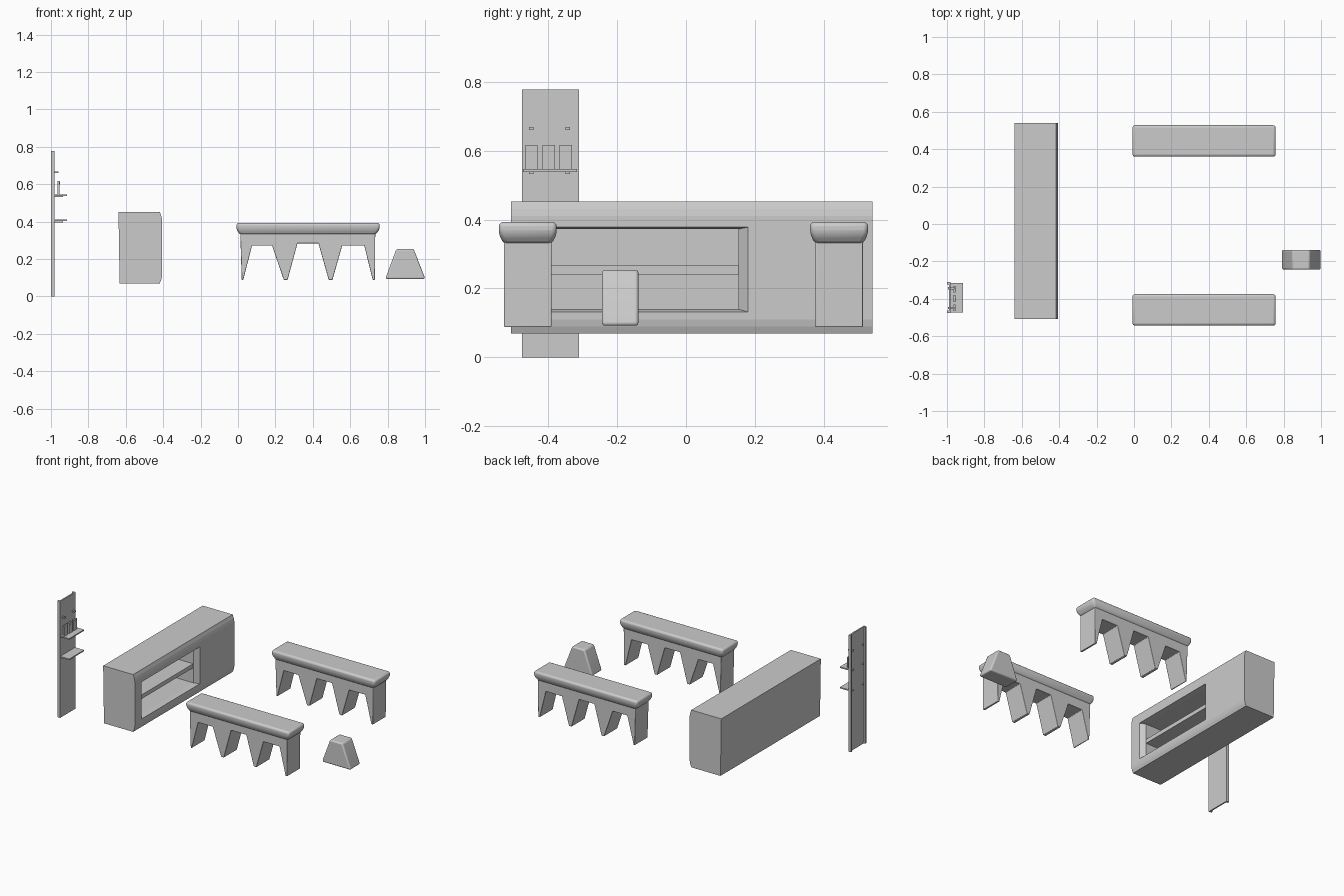
import bpy, bmesh, math
from mathutils import Matrix

if "Cube" in bpy.data.objects:
    bpy.data.objects.remove(bpy.data.objects["Cube"])


def finish(name, bm, bevel=0.0, segments=3):
    bmesh.ops.recalc_face_normals(bm, faces=bm.faces)
    me = bpy.data.meshes.new(name)
    bm.to_mesh(me)
    bm.free()
    ob = bpy.data.objects.new(name, me)
    bpy.context.collection.objects.link(ob)
    if bevel:
        mod = ob.modifiers.new("round", 'BEVEL')
        mod.width, mod.segments = bevel, segments
        mod.limit_method = 'ANGLE'
        mod.angle_limit = math.radians(20)
        bpy.ops.object.select_all(action='DESELECT')
        ob.select_set(True)
        bpy.context.view_layer.objects.active = ob
        bpy.ops.object.shade_smooth_by_angle(angle=math.radians(35))
    return ob


def loft(name, rings, bevel=0.0):
    """Skin a chain of equal-length point rings and cap both ends."""
    bm = bmesh.new()
    rows = [[bm.verts.new(p) for p in r] for r in rings]
    n = len(rows[0])
    for a, b in zip(rows, rows[1:]):
        for i in range(n):
            j = (i + 1) % n
            bm.faces.new((a[i], a[j], b[j], b[i]))
    bm.faces.new(rows[0])
    bm.faces.new(rows[-1])
    return finish(name, bm, bevel)


def rect_z(x0, x1, y0, y1, z):
    return [(x0, y0, z), (x1, y0, z), (x1, y1, z), (x0, y1, z)]


def rect_x(x, y0, y1, z0, z1):
    return [(x, y0, z0), (x, y1, z0), (x, y1, z1), (x, y0, z1)]


def box(name, x0, x1, y0, y1, z0, z1, bevel=0.0):
    return loft(name, [rect_z(x0, x1, y0, y1, z0), rect_z(x0, x1, y0, y1, z1)], bevel)


def rod(name, x0, x1, y, z, r):
    bm = bmesh.new()
    m = Matrix.Translation(((x0 + x1) / 2, y, z)) @ Matrix.Rotation(math.pi / 2, 4, 'Y')
    bmesh.ops.create_cone(bm, cap_ends=True, segments=12, radius1=r, radius2=r,
                          depth=x1 - x0, matrix=m)
    return finish(name, bm)


# Counter: outer shell, softened front face, splayed opening, hollow inside
Y0, Y1 = -0.508, 0.541
back = rect_x(-0.633, Y0, Y1, 0.07, 0.452)
back[2] = (-0.639, Y1, 0.452)
back[3] = (-0.639, Y0, 0.452)
loft("counter_body", [
    back,
    rect_x(-0.418, Y0, Y1, 0.07, 0.452),
    rect_x(-0.410, Y0, Y1, 0.09, 0.43),
    rect_x(-0.406, Y0, Y1, 0.11, 0.41),
    rect_x(-0.406, -0.435, 0.18, 0.132, 0.378),
    rect_x(-0.436, -0.41, 0.152, 0.14, 0.372),
    rect_x(-0.62, -0.41, 0.152, 0.14, 0.372)])
box("counter_shelf", -0.625, -0.437, -0.412, 0.154, 0.24, 0.267)

# Benches: arcaded leg slab plus an overhanging rounded seat
LEGS = [(0.012, 0.34), (0.02, 0.088), (0.028, 0.088), (0.075, 0.272), (0.182, 0.272),
        (0.245, 0.088), (0.265, 0.088), (0.318, 0.284), (0.43, 0.284),
        (0.485, 0.088), (0.505, 0.088), (0.557, 0.272), (0.675, 0.272),
        (0.72, 0.088), (0.732, 0.088), (0.734, 0.34)]
for label, yc in (("front", -0.459), ("rear", 0.444)):
    loft(label + "_bench_legs",
         [[(x, yc + s * 0.069, z) for x, z in LEGS] for s in (-1, 1)], 0.003)
    seat = [(0.012, 0.734, 0.069, 0.328), (-0.008, 0.757, 0.084, 0.357),
            (-0.008, 0.757, 0.084, 0.393)]
    loft(label + "_bench_seat",
         [rect_z(x0, x1, yc - h, yc + h, z) for x0, x1, h, z in seat], 0.013)

# Small tapered stool
loft("stool", [rect_z(0.79, 0.999, -0.244, -0.138, 0.092),
               rect_z(0.792, 0.997, -0.244, -0.138, 0.105),
               rect_z(0.847, 0.939, -0.244, -0.138, 0.254)], 0.009)

# Wall panel: channel section open to the back
P0, P1, W = -0.475, -0.311, 0.012
SECTION = [(-0.98, P0), (-0.98, P1), (-1.0, P1), (-1.0, P1 - W),
           (-0.989, P1 - W), (-0.989, P0 + W), (-1.0, P0 + W), (-1.0, P0)]
loft("wall_panel", [[(x, y, z) for x, y in SECTION] for z in (0, 0.777)])

# Panel shelves with their support pegs, and the upper hooks
for label, z in (("upper", 0.541), ("lower", 0.405)):
    box(label + "_panel_shelf", -0.981, -0.914, -0.473, -0.316, z - 0.003, z + 0.005)
    for i, y in enumerate((-0.449, -0.343)):
        box(f"{label}_shelf_peg_{i}", -0.995, -0.935, y - 0.006, y + 0.006, z - 0.009, z - 0.002)
for i, y in enumerate((-0.449, -0.343)):
    box(f"panel_hook_{i}", -0.995, -0.96, y - 0.006, y + 0.006, 0.66, 0.668)

# Three upright cards on the upper shelf, two with a round tab
for i, y in enumerate((-0.448, -0.398, -0.349)):
    box(f"card_{i}", -0.965, -0.955, y - 0.018, y + 0.018, 0.545, 0.616)
    if i:
        rod(f"card_tab_{i}", -0.956, -0.952, y - 0.008 if i == 1 else y, 0.606, 0.007)
